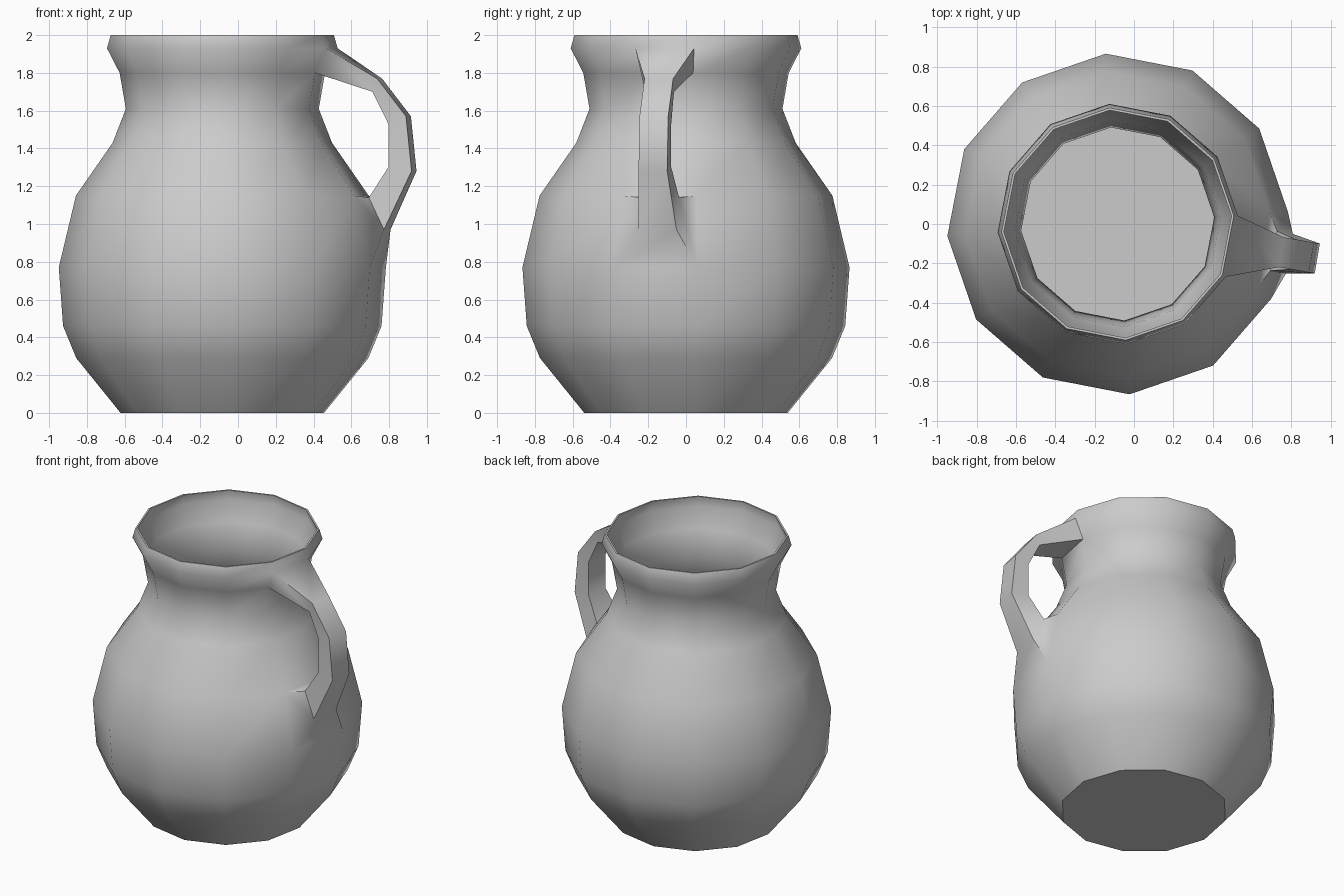
import bpy, bmesh
from math import cos, sin, radians

cube = bpy.data.objects.get("Cube")
if cube:
    bpy.data.objects.remove(cube)

SIDES = 12
AXIS_X = -0.083
WALL = 0.02

# Clay material
clay = bpy.data.materials.new("grey clay")
clay.use_nodes = True
clay.diffuse_color = (0.6, 0.6, 0.6, 1)
clay.node_tree.nodes["Principled BSDF"].inputs["Base Color"].default_value = (0.6, 0.6, 0.6, 1)

# Jug outline as (radius, height), base to lip
outside = [(0.54, 0), (0.775, 0.29), (0.845, 0.46), (0.868, 0.77), (0.777, 1.15),
           (0.582, 1.43), (0.512, 1.61), (0.545, 1.80), (0.612, 1.93), (0.592, 2.0)]
inside = [(r - WALL, max(z, 0.03)) for r, z in reversed(outside)]
inside[0] = (0.58, 2.0)

bm = bmesh.new()


def ring(radius, z):
    angles = [radians(4 + 360 * k / SIDES) for k in range(SIDES)]
    return [bm.verts.new((AXIS_X + radius * cos(a), radius * sin(a), z)) for a in angles]


def bridge(a, b, skip_last=False):
    n = len(a)
    for k in range(n - 1 if skip_last else n):
        j = (k + 1) % n
        bm.faces.new((a[k], a[j], b[j], b[k]))


# Body: the last panel of two bands stays open for the handle roots
rings = [ring(r, z) for r, z in outside + inside]
for i in range(len(rings) - 1):
    bridge(rings[i], rings[i + 1], skip_last=i in (3, 7))
bm.faces.new(rings[0])
bm.faces.new(rings[-1])


# Handle: rectangular sections joined to the open panels
def root(outer, inner):
    return [outer[0], outer[-1], inner[-1], inner[0]]


def section(outer, inner, half_width):
    a = radians(-9.8)
    corners = [(outer, 1), (outer, -1), (inner, -1), (inner, 1)]
    verts = []
    for (s, z), side in corners:
        t = side * half_width
        verts.append(bm.verts.new((AXIS_X + s * cos(a) - t * sin(a), s * sin(a) + t * cos(a), z)))
    return verts


loops = [
    root(rings[8], rings[7]),
    section((0.845, 1.77), (0.82, 1.70), 0.077),
    section((1.00, 1.57), (0.905, 1.53), 0.077),
    section((1.03, 1.28), (0.905, 1.30), 0.077),
    section((0.886, 0.97), (0.805, 1.14), 0.102),
    root(rings[3], rings[4]),
]
for a, b in zip(loops, loops[1:]):
    bridge(a, b)

bmesh.ops.recalc_face_normals(bm, faces=bm.faces)
mesh = bpy.data.meshes.new("jug")
bm.to_mesh(mesh)
bm.free()
mesh.materials.append(clay)
jug = bpy.data.objects.new("jug", mesh)
bpy.context.collection.objects.link(jug)

# Soft body with crisp base and handle edges
bpy.ops.object.select_all(action='DESELECT')
jug.select_set(True)
bpy.context.view_layer.objects.active = jug
bpy.ops.object.shade_smooth_by_angle(angle=radians(48))
